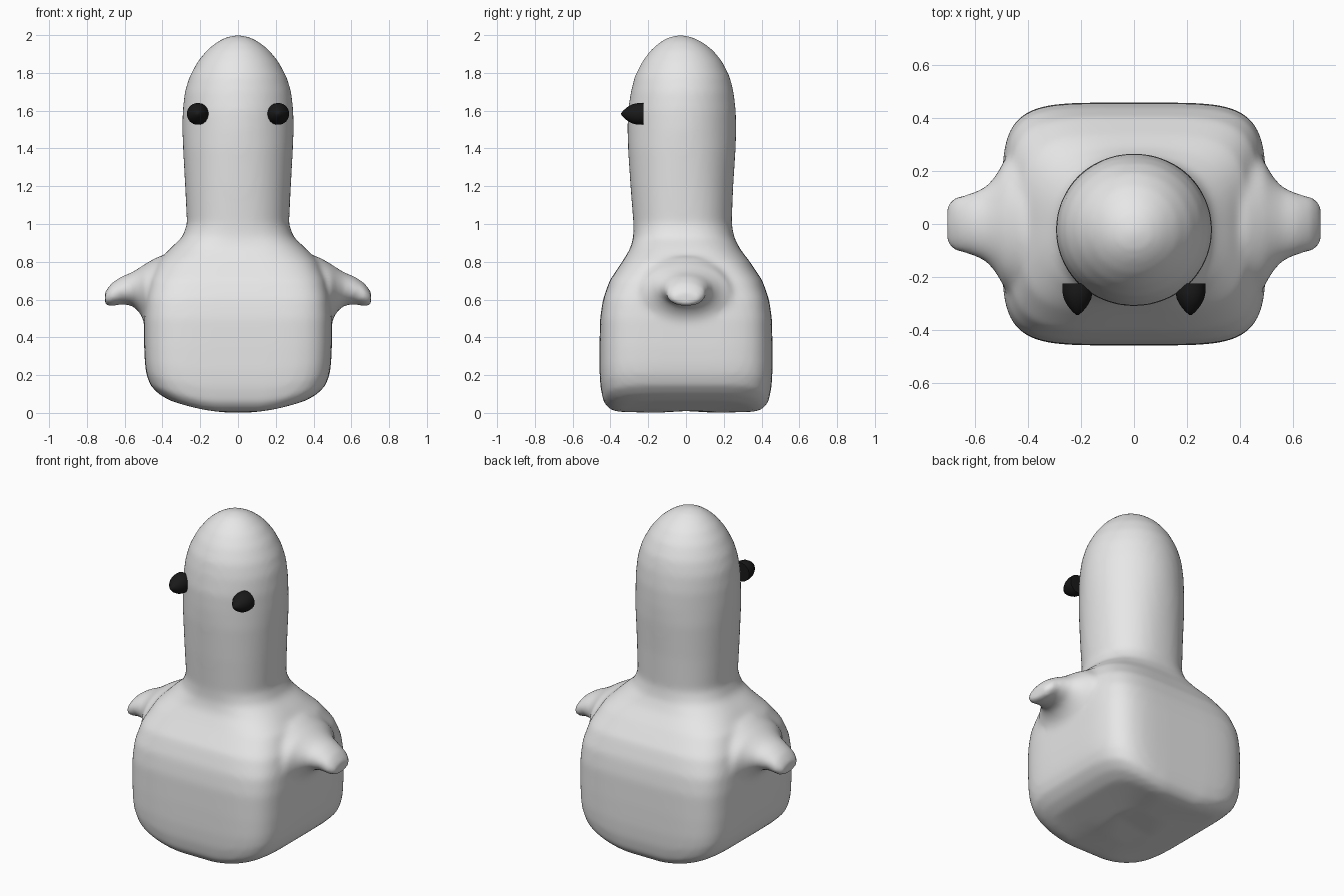
import bpy, bmesh, math


def material(name, rgb):
    m = bpy.data.materials.new(name)
    m.diffuse_color = (*rgb, 1)
    return m


def loft(bm, rings):
    """Bridge a list of equally long point rings and cap both ends."""
    vs = [[bm.verts.new(p) for p in ring] for ring in rings]
    n = len(vs[0])
    for a, b in zip(vs, vs[1:]):
        for i in range(n):
            j = (i + 1) % n
            bm.faces.new((a[i], a[j], b[j], b[i]))
    bm.faces.new(vs[0][::-1])
    bm.faces.new(vs[-1])


def oval(a, b, n=2.0, count=64):
    """Superellipse outline with half sizes a and b."""
    pts = []
    for i in range(count):
        t = 2 * math.pi * (i + 0.5) / count
        c, s = math.cos(t), math.sin(t)
        pts.append((a * math.copysign(abs(c) ** (2 / n), c),
                    b * math.copysign(abs(s) ** (2 / n), s)))
    return pts


def finish(bm, name, mat):
    bmesh.ops.recalc_face_normals(bm, faces=bm.faces[:])
    for f in bm.faces:
        f.smooth = True
    me = bpy.data.meshes.new(name)
    bm.to_mesh(me)
    bm.free()
    ob = bpy.data.objects.new(name, me)
    me.materials.append(mat)
    bpy.context.collection.objects.link(ob)
    return ob


grey = material("light grey", (0.8, 0.8, 0.8))
black = material("black", (0.01, 0.01, 0.01))

# Torso, neck and head: z, half width, half depth, y centre, squareness, belly arch
sections = [
    (0.000, 0.15, 0.15, 0, 4, 0.50), (0.000, 0.36, 0.36, 0, 5, 0.50),
    (0.012, 0.42, 0.405, 0, 5, 0.50), (0.05, 0.465, 0.437, 0, 5, 0.45),
    (0.13, 0.486, 0.453, 0, 5, 0.33), (0.22, 0.493, 0.458, 0, 5, 0.18),
    (0.35, 0.497, 0.458, 0, 5, 0), (0.50, 0.498, 0.455, 0, 5, 0),
    (0.60, 0.490, 0.440, 0, 5, 0), (0.70, 0.470, 0.405, 0, 4.5, 0),
    (0.80, 0.425, 0.338, 0, 3.8, 0), (0.87, 0.360, 0.290, -0.005, 3, 0),
    (0.93, 0.295, 0.267, -0.012, 2.5, 0), (1.00, 0.270, 0.260, -0.018, 2.3, 0),
    (1.20, 0.280, 0.272, -0.022, 2.2, 0), (1.40, 0.291, 0.285, -0.022, 2.1, 0),
    (1.50, 0.295, 0.288, -0.022, 2, 0), (1.60, 0.293, 0.286, -0.022, 2, 0),
    (1.70, 0.282, 0.272, -0.020, 2, 0), (1.78, 0.257, 0.252, -0.020, 2, 0),
    (1.86, 0.214, 0.212, -0.020, 2, 0), (1.92, 0.165, 0.165, -0.022, 2, 0),
    (1.96, 0.117, 0.117, -0.025, 2, 0), (1.985, 0.072, 0.072, -0.028, 2, 0),
    (2.00, 0.020, 0.020, -0.030, 2, 0),
]
bm = bmesh.new()
loft(bm, [[(x, y + yc, z + arch * x * x) for x, y in oval(a, b, n)]
          for z, a, b, yc, n, arch in sections])

# Stubby wings: x, z centre, half depth, half height
wing = [
    (0.36, 0.62, 0.22, 0.20), (0.42, 0.63, 0.26, 0.20), (0.49, 0.63, 0.24, 0.16),
    (0.52, 0.65, 0.185, 0.12), (0.56, 0.657, 0.14, 0.088), (0.62, 0.648, 0.115, 0.073),
    (0.67, 0.625, 0.105, 0.062), (0.69, 0.612, 0.093, 0.048), (0.704, 0.607, 0.075, 0.034),
]
for side in (-1, 1):
    loft(bm, [[(side * x, y, z + zc) for y, z in oval(hy, hz)]
              for x, zc, hy, hz in wing])
body = finish(bm, "body", grey)

# Fuse the shells into one soft skin
remesh = body.modifiers.new("fuse", 'REMESH')
remesh.mode = 'VOXEL'
remesh.voxel_size = 0.016
remesh.use_smooth_shade = True
smooth = body.modifiers.new("soften", 'SMOOTH')
smooth.factor = 0.5
smooth.iterations = 10

# Eyes: short domes pointing forward (y, radius)
dome = [(-0.225, 0.057), (-0.255, 0.058), (-0.283, 0.052), (-0.31, 0.037),
        (-0.332, 0.018), (-0.344, 0.003)]
for side, label in ((-1, "left"), (1, "right")):
    bm = bmesh.new()
    loft(bm, [[(side * 0.213 + x, y, 1.583 + z) for x, z in oval(r, r, 2, 20)]
              for y, r in dome])
    eye = finish(bm, label + "_eye", black)
    eye.data.polygons[len(eye.data.polygons) - 2].use_smooth = False
